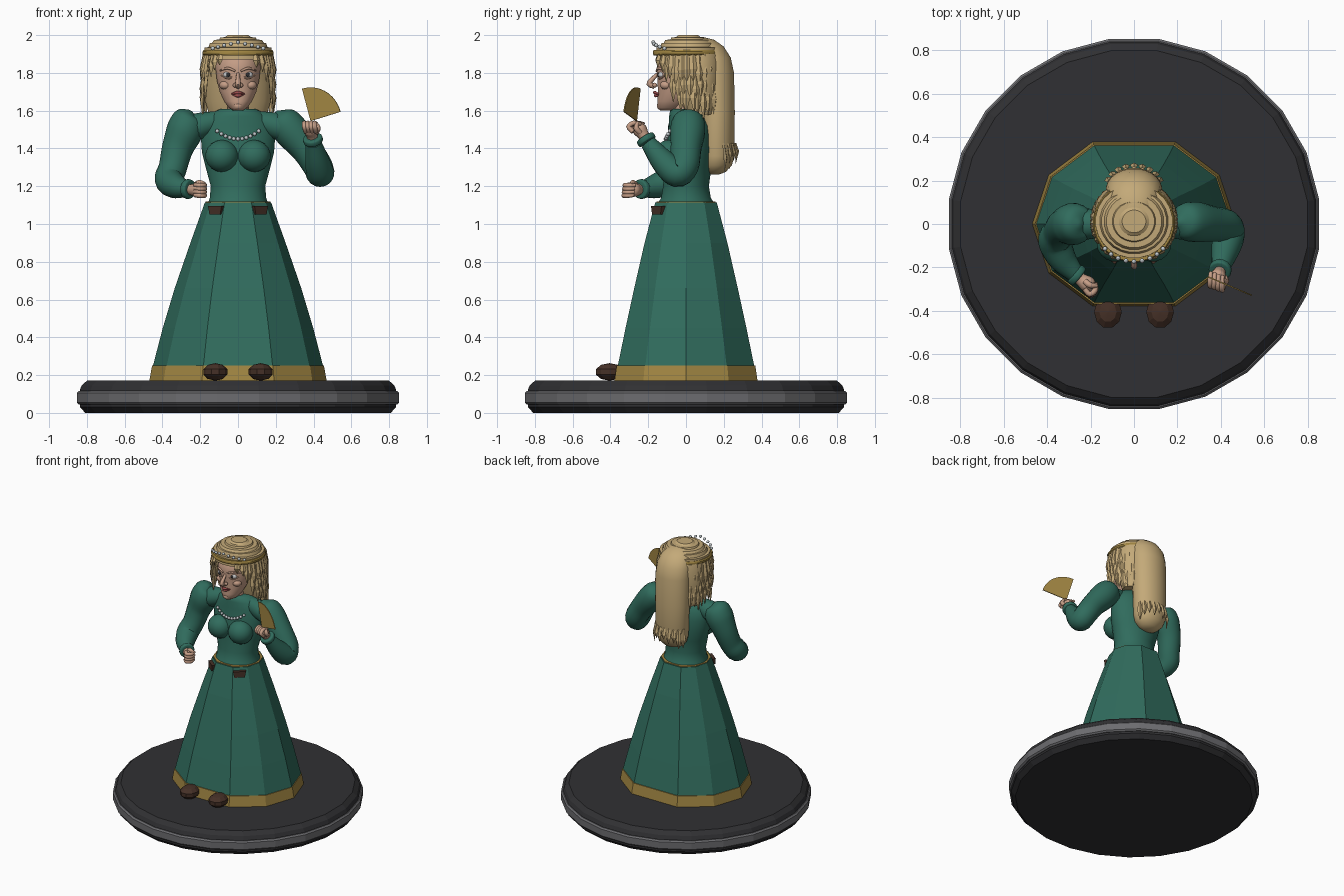
import bpy, math, random
from math import sin, cos, radians, pi
from mathutils import Vector, Matrix

random.seed(4)

def mat(name, c):
    m = bpy.data.materials.new(name)
    m.diffuse_color = (*c, 1)
    return m

GREEN = mat("green_cloth", (0.03, 0.15, 0.11))
GOLD = mat("gold", (0.36, 0.24, 0.055))
BLACK = mat("black", (0.03, 0.03, 0.033))
GREY = mat("grey", (0.15, 0.15, 0.16))
SKIN = mat("skin", (0.56, 0.34, 0.24))
HAIR = mat("blonde", (0.55, 0.40, 0.19))
BROWN = mat("leather", (0.06, 0.03, 0.02))
PEARL = mat("pearl", (0.55, 0.6, 0.62))
WHITE = mat("eye_white", (0.75, 0.75, 0.72))
LIPS = mat("lips", (0.36, 0.08, 0.08))

def mesh(name, verts, faces, m, smooth=None):
    me = bpy.data.meshes.new(name)
    me.from_pydata(verts, [], faces)
    me.materials.append(m)
    ob = bpy.data.objects.new(name, me)
    bpy.context.collection.objects.link(ob)
    if smooth:
        bpy.ops.object.select_all(action='DESELECT')
        ob.select_set(True)
        bpy.context.view_layer.objects.active = ob
        bpy.ops.object.shade_smooth_by_angle(angle=radians(smooth))
    return ob

def bridge(name, rings, m, smooth=None):
    n = len(rings[0])
    verts = [v for r in rings for v in r]
    faces = [(i*n + j, i*n + (j+1) % n, (i+1)*n + (j+1) % n, (i+1)*n + j)
             for i in range(len(rings)-1) for j in range(n)]
    faces += [tuple(range(n))[::-1], tuple(range(len(verts)-n, len(verts)))]
    return mesh(name, verts, faces, m, smooth)

def loft(name, prof, m, angles=24, smooth=None):
    """prof rows: z, centre y, radius x, radius y"""
    if isinstance(angles, int):
        angles = [(k + 0.5) * 360 / angles for k in range(angles)]
    return bridge(name, [[(rx*cos(radians(a)), cy + ry*sin(radians(a)), z) for a in angles]
                         for z, cy, rx, ry in prof], m, smooth)

def tube(name, pts, m, n=14, steps=5, smooth=50):
    """smooth tube through rows: x, y, z, radius"""
    P = [Vector(p) for p in pts]
    P = [2*P[0]-P[1]] + P + [2*P[-1]-P[-2]]
    path = []
    for i in range(1, len(P)-2):
        a, b, c, d = P[i-1:i+3]
        for s in range(steps):
            t = s / steps
            path.append(0.5*(2*b + (c-a)*t + (2*a-5*b+4*c-d)*t*t + (3*b-a-3*c+d)*t**3))
    path.append(P[-2])
    ref, rings = None, []
    for i, p in enumerate(path):
        d = (path[min(i+1, len(path)-1)] - path[max(i-1, 0)]).to_3d().normalized()
        ref = d.orthogonal() if ref is None else ref - d*ref.dot(d)
        ref.normalize()
        w = d.cross(ref)
        rings.append([p.to_3d() + max(p[3], .002)*(ref*cos(2*pi*k/n) + w*sin(2*pi*k/n)) for k in range(n)])
    return bridge(name, rings, m, smooth)

def ball(name, c, r, m, n=12, smooth=60):
    rr = r if isinstance(r, tuple) else (r, r, r)
    k = n // 2
    rings = [[(c[0] + rr[0]*sin(t)*cos(2*pi*j/n), c[1] + rr[1]*sin(t)*sin(2*pi*j/n), c[2] - rr[2]*cos(t))
              for j in range(n)] for t in [max(.03, min(pi-.03, pi*i/k)) for i in range(k+1)]]
    return bridge(name, rings, m, smooth)

# base
loft("base", [(0, 0, .815, .815), (.03, 0, .845, .845), (.12, 0, .845, .845),
              (.145, 0, .835, .835), (.172, 0, .805, .805)], BLACK)
loft("base_band", [(.045, 0, .85, .85), (.055, 0, .86, .86), (.105, 0, .86, .86), (.115, 0, .85, .85)], GREY)

# skirt, hem, belt
facets = [90-24, 90-57, 90-90, -33, -66][::-1]
facets = facets + [180 - a for a in facets[::-1]]
facets = sorted({a % 360 for a in facets})
loft("hem", [(.165, 0, .47, .415), (.25, 0, .455, .402)], GOLD, facets)
loft("skirt", [(.25, 0, .45, .395), (.45, 0, .398, .35), (.66, 0, .335, .30),
               (.9, 0, .252, .24), (1.115, 0, .175, .178)], GREEN, facets)
loft("belt", [(1.10, 0, .172, .17), (1.12, 0, .172, .17)], GOLD, facets)

# belt pockets and shoes
for s in (-1, 1):
    r = Matrix.Rotation(s*radians(38), 4, 'Z')
    box = [(x*f, y, z) for z, f in ((1.05, .8), (1.095, 1)) for x, y in
           ((-.045, -.2), (.045, -.2), (.045, -.15), (-.045, -.15))]
    p = mesh("belt_pocket", [r @ Vector(v) for v in box],
             [(3, 2, 1, 0), (4, 5, 6, 7)] + [(i, (i+1) % 4, 4+(i+1) % 4, 4+i) for i in range(4)], BROWN)
    ball("shoe", (s*.12, -.405, .217), (.067, .08, .046), BROWN, 10, 20)

# bodice
loft("bodice", [(1.10, 0, .163, .155), (1.14, 0, .15, .132), (1.2, 0, .145, .122), (1.3, .01, .172, .125),
                (1.38, .015, .192, .128), (1.46, .02, .198, .12), (1.52, .02, .19, .112),
                (1.57, .01, .155, .1), (1.6, 0, .115, .085), (1.61, 0, .09, .07)], GREEN, 28, 60)
for s in (-1, 1):
    ball("bust", (s*.085, -.09, 1.36), (.088, .085, .085), GREEN, 18)
    tube("shoulder_seam", [(s*.1, 0, 1.55, .05), (s*.2, 0, 1.52, .07), (s*.27, 0, 1.5, .07)], GREEN)

# sleeves
tube("lowered_sleeve", [(-.25, 0, 1.6, .01), (-.265, 0, 1.57, .075), (-.28, 0, 1.5, .097), (-.32, -.01, 1.4, .083),
                        (-.345, -.04, 1.3, .075), (-.365, -.08, 1.235, .076), (-.33, -.16, 1.2, .065),
                        (-.27, -.23, 1.185, .042)], GREEN, 18)
tube("raised_sleeve", [(.2, .01, 1.595, .01), (.225, .01, 1.56, .075), (.275, .01, 1.5, .093), (.36, 0, 1.4, .082),
                       (.42, -.01, 1.31, .078), (.435, -.05, 1.27, .075), (.42, -.12, 1.33, .065),
                       (.4, -.2, 1.43, .042)], GREEN, 18)

# cuffs, fists with curled fingers
def hand(cuff, wrist, c, across, curl):
    d = (Vector(c) - Vector(cuff)).normalized()
    a, b = Vector(cuff) - d*.015, Vector(cuff) + d*.015
    tube("cuff", [(*a, .04), (*(a+d*.006), .052), (*b, .05), (*(b+d*.004), .03)], GREEN)
    tube("wrist", [(*cuff, .028), (*wrist, .03), (*c, .038), (*(Vector(c)+d*.03), .02)], SKIN, 10)
    u, w = Vector(across), Vector(curl)
    for k in range(4):
        q = Vector(c) + u*(k-1.5)*.02
        tube("finger", [(*(q + d*.0 + w*.03), .012), (*(q + d*.035 + w*.035), .013),
                        (*(q + d*.042), .013), (*(q + d*.02 - w*.03), .009)], SKIN, 8, 3)
    tube("thumb", [(*(Vector(c) + u*.03 - d*.02), .014), (*(Vector(c) + u*.045 + d*.01), .014),
                   (*(Vector(c) + u*.035 + d*.035 - w*.02), .009)], SKIN, 8, 3)

hand((-.265, -.235, 1.185), (-.245, -.255, 1.182), (-.21, -.28, 1.18), (0, .1, .9), (-.6, -.7, 0))
hand((.397, -.21, 1.445), (.392, -.225, 1.47), (.385, -.245, 1.5), (.9, -.3, 0), (0, -.9, -.4))

# fan
side = Vector((.92, -.39, 0))
apex = Vector((.385, -.262, 1.545))
arc = [apex] + [apex + .178*(side*cos(radians(a)) + Vector((0, 0, sin(radians(a)))))
                for a in range(16, 112, 6)]
off = Vector((.39, .92, 0))*.003
bridge("fan", [[p - off for p in arc], [p + off for p in arc]], GOLD)

# neck and head
loft("neck", [(1.5, -.02, .07, .06), (1.55, -.025, .062, .066), (1.6, -.02, .055, .055), (1.68, -.02, .06, .06)],
     SKIN, 16, 60)
loft("head", [(1.6, -.09, .025, .045), (1.615, -.085, .05, .068), (1.65, -.07, .075, .083), (1.7, -.05, .098, .1),
              (1.76, -.035, .113, .117), (1.82, -.025, .12, .133), (1.87, -.02, .118, .13), (1.92, -.01, .09, .1)],
     SKIN, 20, 60)
tube("nose", [(0, -.145, 1.8, .008), (0, -.175, 1.77, .012), (0, -.195, 1.742, .015), (0, -.165, 1.728, .014)],
     SKIN, 8, 3)
for s in (-1, 1):
    ball("nostril", (s*.015, -.165, 1.735), .013, SKIN, 8)
    ball("eye", (s*.052, -.128, 1.79), (.027, .02, .019), WHITE)
    ball("pupil", (s*.052, -.145, 1.79), (.011, .006, .012), BLACK, 8)
    tube("brow", [(s*.015, -.155, 1.81, .006), (s*.055, -.145, 1.825, .007), (s*.095, -.11, 1.812, .004)], SKIN, 8, 3)
    tube("eyelid", [(s*.023, -.146, 1.782, .004), (s*.055, -.142, 1.77, .006), (s*.088, -.112, 1.785, .004)], SKIN, 6, 3)
    ball("cheek", (s*.065, -.105, 1.735), (.035, .035, .025), SKIN, 10)
tube("upper_lip", [(-.036, -.14, 1.688, .003), (0, -.165, 1.696, .009), (.036, -.14, 1.688, .003)], LIPS, 8)
tube("lower_lip", [(-.03, -.14, 1.685, .003), (0, -.16, 1.68, .01), (.03, -.14, 1.685, .003)], LIPS, 8)
ball("chin", (0, -.13, 1.625), (.03, .027, .022), SKIN, 10)

# hair: tiered crown of the head, head sides, long fall
tiers = [(1.87, .18), (1.935, .178), (1.936, .158), (1.958, .15), (1.959, .138), (1.975, .128),
         (1.976, .1), (1.988, .095), (1.989, .07), (2.0, .055)]
loft("hair_top", [(z, .012, r, r*.95) for z, r in tiers], HAIR, 24, 30)
loft("hair_sides", [(1.58, .08, .155, .085), (1.65, .075, .175, .105), (1.75, .07, .18, .125),
                    (1.85, .06, .182, .14), (1.9, .045, .172, .15)], HAIR, 24, 60)
loft("hair_fall", [(1.262, .15, .03, .025), (1.275, .155, .07, .055), (1.31, .16, .105, .083), (1.36, .165, .122, .093),
                   (1.6, .163, .128, .096), (1.8, .155, .13, .1), (1.88, .14, .125, .098),
                   (1.94, .11, .105, .09), (1.975, .08, .07, .07), (1.99, .06, .03, .03)], HAIR, 24, 60)

# hanging hair strands
def strand(x, y, z, length, lean, size=.022):
    d = Vector((x, y, 0)).normalized()
    t = Vector((-d.y, d.x, 0))
    top, tip = Vector((x, y, z)), Vector((x, y, z - length)) + d*lean
    mid = top.lerp(tip, .55) + d*.008
    rings = [[p + t*size*f*a + d*size*.5*f*b for a, b in ((1, 0), (0, 1), (-1, 0), (0, -1))]
             for p, f in ((top, .6), (mid, 1), (tip, .08))]
    bridge("hair_strand", rings, HAIR)

for s in (-1, 1):
    for row, z0 in enumerate((1.91, 1.83, 1.76)):
        for k in range(11):
            a = radians(-58 + k*9.5 + row*5 + random.uniform(-3, 3))
            if row and a < radians(-40 + row*12):
                continue
            drop = .06 + .12*min(1, (k + 1)/5) + random.uniform(-.02, .03)
            strand(s*.178*cos(a), .01 + .172*sin(a), z0, drop, .012)
for k in range(9):
    a = radians(20 + k*17.5)
    strand(.122*cos(a), .165 + .095*sin(a), 1.43, .12 + random.uniform(-.04, .03), .008, .018)

# circlet with pearls, necklace
loft("circlet", [(1.893, .005, .184, .178), (1.9, .005, .19, .182), (1.912, .005, .19, .182), (1.92, .005, .184, .178)],
     GOLD, 24, 30)
for k in range(9):
    a = radians(-90 + (k-4)*12)
    ball("circlet_pearl", (.18*cos(a), .005 + .178*sin(a), 1.962 - .008*abs(k-4)), .011, PEARL, 8)
for k in range(11):
    u = (k-5)/5
    ball("necklace_pearl", (u*.11, -.108 + .022*u*u, 1.45 + .042*u*u), .011, PEARL, 8)
